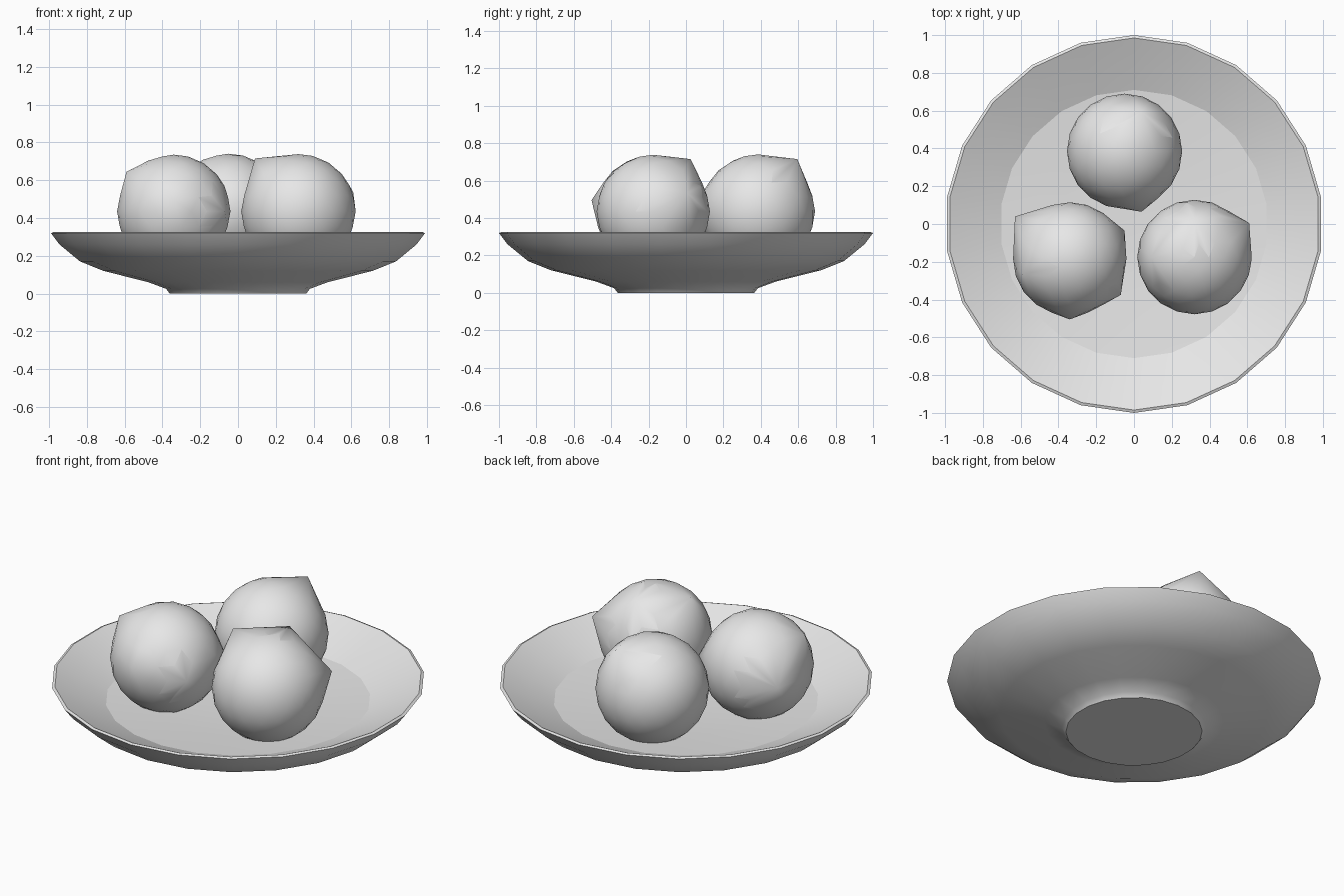
import bpy, bmesh, math
from mathutils import Vector

if "Cube" in bpy.data.objects:
    bpy.data.objects.remove(bpy.data.objects["Cube"])

grey = bpy.data.materials.new("plain light grey")
grey.use_nodes = True
grey.diffuse_color = (0.8, 0.8, 0.8, 1)
grey.node_tree.nodes["Principled BSDF"].inputs["Base Color"].default_value = (0.8, 0.8, 0.8, 1)


def finish(bm, name, angle):
    """Turn a bmesh into a smooth-shaded object with sharp creases kept."""
    bmesh.ops.recalc_face_normals(bm, faces=bm.faces[:])
    mesh = bpy.data.meshes.new(name)
    bm.to_mesh(mesh)
    bm.free()
    mesh.materials.append(grey)
    obj = bpy.data.objects.new(name, mesh)
    bpy.context.collection.objects.link(obj)
    bpy.ops.object.select_all(action='DESELECT')
    obj.select_set(True)
    bpy.context.view_layer.objects.active = obj
    bpy.ops.object.shade_smooth_by_angle(angle=math.radians(angle))
    return obj


def lathe(name, profile, sides, angle):
    """Spin a closed (radius, height) profile that starts and ends on the axis."""
    bm = bmesh.new()
    verts = [bm.verts.new((0, r, z)) for r, z in profile]
    edges = [bm.edges.new(pair) for pair in zip(verts, verts[1:])]
    bmesh.ops.spin(bm, geom=verts + edges, cent=(0, 0, 0), axis=(0, 0, 1),
                   angle=math.tau, steps=sides, use_merge=True)
    bmesh.ops.remove_doubles(bm, verts=bm.verts[:], dist=0.0005)
    return finish(bm, name, angle)


def fruit(name, centre, radius, bumps):
    """A ball whose skin is stretched out to a few blunt corners."""
    bm = bmesh.new()
    bmesh.ops.create_icosphere(bm, subdivisions=3, radius=radius)
    for bump in bumps:
        bm.verts.new(bump)
    hull = bmesh.ops.convex_hull(bm, input=bm.verts[:])
    inside = {g for g in hull["geom_interior"] if isinstance(g, bmesh.types.BMVert)}
    bmesh.ops.delete(bm, geom=list(inside), context='VERTS')
    bmesh.ops.translate(bm, verts=bm.verts[:], vec=Vector(centre))
    return finish(bm, name, 42)


# Shallow dish: foot, flared underside, thin rim, inner wall and floor
dish_profile = [
    (0, 0), (0.365, 0), (0.385, 0.025), (0.48, 0.06), (0.72, 0.12),
    (0.845, 0.17), (0.955, 0.26), (1.0, 0.32), (0.985, 0.326), (0.95, 0.31),
    (0.84, 0.26), (0.71, 0.205), (0.4, 0.18), (0, 0.165),
]
dish = lathe("dish", dish_profile, 22, 40)

# Crease where the floor meets the inner wall
for edge in dish.data.edges:
    ends = [dish.data.vertices[i].co for i in edge.vertices]
    if all(abs(p.xy.length - 0.71) < 0.005 and p.z > 0.15 for p in ends):
        edge.use_edge_sharp = True

# Three fruits resting in the dish
fruit("back_fruit", (-0.05, 0.385, 0.435), 0.305,
      [(0.09, 0.21, 0.28), (0.09, -0.32, 0.06)])
fruit("front_left_fruit", (0.32, -0.175, 0.435), 0.303,
      [(-0.23, 0, 0.28), (0, 0.2, 0.28), (0.29, 0.18, 0.1), (0.3, -0.03, 0.02)])
fruit("front_right_fruit", (-0.34, -0.185, 0.435), 0.3,
      [(-0.29, 0.225, 0.02), (-0.25, -0.08, 0.21), (0.29, 0.15, 0.02),
       (0.27, -0.19, 0), (0, -0.32, 0.06)])
